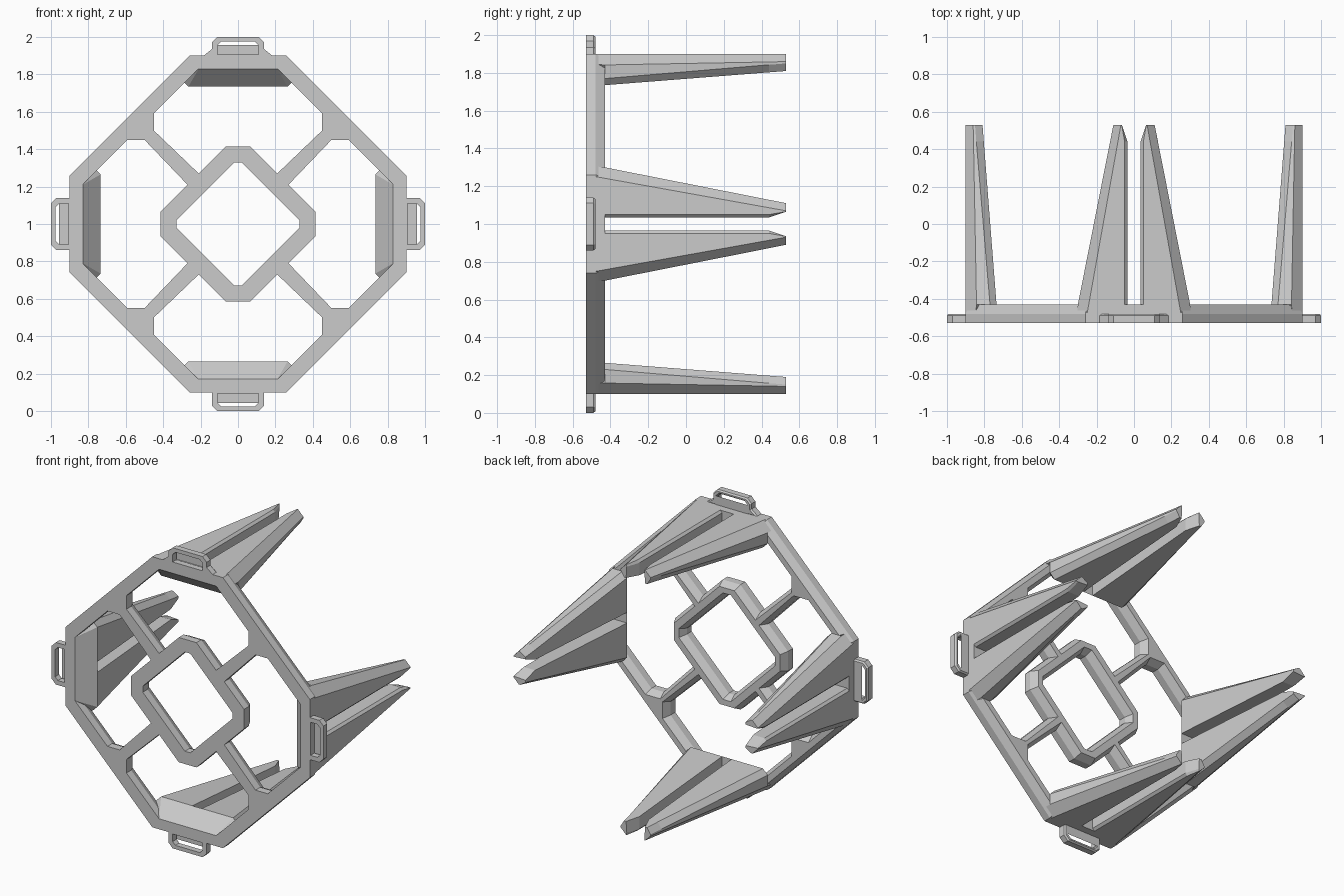
import bpy, bmesh, math
from mathutils import Vector, Matrix

cube = bpy.data.objects.get("Cube")
if cube:
    bpy.data.objects.remove(cube)

FRONT, MID, BACK, TIP = -0.53, -0.48, -0.43, 0.53

grey = bpy.data.materials.new("matte grey")
grey.use_nodes = True
grey.diffuse_color = (0.6, 0.6, 0.6, 1)
grey.node_tree.nodes["Principled BSDF"].inputs["Base Color"].default_value = (0.6, 0.6, 0.6, 1)


def finish(bm, name, turn=0):
    """Turn about the central axis, lift to the ground and make the object."""
    bmesh.ops.recalc_face_normals(bm, faces=bm.faces)
    bm.transform(Matrix.Translation((0, 0, 1)) @ Matrix.Rotation(turn, 4, 'Y'))
    mesh = bpy.data.meshes.new(name)
    bm.to_mesh(mesh)
    bm.free()
    mesh.materials.append(grey)
    obj = bpy.data.objects.new(name, mesh)
    bpy.context.collection.objects.link(obj)
    return obj


def area(loop):
    return sum(a[0] * b[1] - b[0] * a[1] for a, b in zip(loop, loop[1:] + loop[:1])) / 2


def inset(loop, d):
    """Move every edge of a loop to its left by d."""
    out = []
    for i, p in enumerate(loop):
        p = Vector(p)
        e1 = (p - Vector(loop[i - 1])).normalized()
        e2 = (Vector(loop[(i + 1) % len(loop)]) - p).normalized()
        n1, n2 = Vector((-e1.y, e1.x)), Vector((-e2.y, e2.x))
        out.append(p + (n1 + n2) * (d / (1 + n1.dot(n2))))
    return out


def plate(name, outline, holes, levels, chamfer, turn=0):
    """Flat plate with holes; the rims are chamfered at the back."""
    bm = bmesh.new()
    caps = ([], [])
    for k, loop in enumerate([outline] + holes):
        if (area(loop) > 0) != (k == 0):
            loop = loop[::-1]
        rings = []
        for y, l in zip(levels, (loop, loop, inset(loop, chamfer))):
            rings.append([bm.verts.new((p[0], y, p[1])) for p in l])
        n = len(loop)
        for a, b in zip(rings, rings[1:]):
            for i in range(n):
                j = (i + 1) % n
                bm.faces.new((a[i], a[j], b[j], b[i]))
        for cap, ring in zip(caps, (rings[0], rings[-1])):
            cap += [bm.edges.get((ring[i], ring[(i + 1) % n])) for i in range(n)]
    for cap, side in zip(caps, (-1, 1)):
        bmesh.ops.triangle_fill(bm, edges=cap, use_beauty=True, normal=(0, side, 0))
    return finish(bm, name, turn)


def loft(name, sections, turn):
    """Skin a list of (y, points) sections and close both ends."""
    bm = bmesh.new()
    rings = [[bm.verts.new((x, y, z)) for x, z in pts] for y, pts in sections]
    n = len(rings[0])
    for a, b in zip(rings, rings[1:]):
        for i in range(n):
            j = (i + 1) % n
            bm.faces.new((a[i], a[j], b[j], b[i]))
    bm.faces.new(rings[0])
    bm.faces.new(rings[-1])
    return finish(bm, name, turn)


def mirror(half):
    """Complete a right-hand chain of points with its left-hand twin."""
    return half + [(-x, z) for x, z in reversed(half)]


def quarter(p, k):
    x, z = p
    for _ in range(k):
        x, z = z, -x
    return (x, z)


def octagon(a, b):
    return [quarter(p, k) for k in range(4) for p in ((-a, b), (a, b))]


# Front frame: octagon rim, four diagonal struts and a central diamond ring
window = mirror([(0.21, 0.83), (0.45, 0.59), (0.45, 0.50), (0.21, 0.27), (0.065, 0.415)])
holes = [[quarter(p, k) for p in window] for k in range(4)]
holes.append(octagon(0.02, 0.33))
plate("front_frame", octagon(0.26, 0.90), holes, (FRONT, MID, BACK), 0.024)

# Half sections of the prong root and of one tapering prong
root_front = mirror([(0.26, 0.90), (0.31, 0.85), (0.225, 0.835), (0.21, 0.83)])
root_back = mirror([(0.242, 0.90), (0.30, 0.842), (0.30, 0.77), (0.265, 0.735)])
prong = [
    (BACK, [(0.242, 0.90), (0.30, 0.842), (0.30, 0.77), (0.265, 0.735),
            (0.035, 0.735), (0.035, 0.885), (0.05, 0.90)]),
    (0.44, [(0.086, 0.90), (0.128, 0.858), (0.128, 0.843), (0.10, 0.803),
            (0.035, 0.803), (0.035, 0.885), (0.05, 0.90)]),
    (TIP, [(0.07, 0.90), (0.11, 0.86), (0.11, 0.85), (0.085, 0.81),
           (0.07, 0.81), (0.065, 0.885), (0.066, 0.90)]),
]

# Strap loop outline and slot
loop_top = [(0.14, 0.97), (0.11, 1.0)]
slot = mirror([(0.11, 0.905), (0.11, 0.955), (0.09, 0.975)])

for k, side in enumerate(("top", "left", "bottom", "right")):
    turn = k * math.pi / 2
    loft(side + "_prong_root", [(FRONT, root_front), (BACK, root_back)], turn)
    for s, label in ((1, "a"), (-1, "b")):
        loft(f"{side}_prong_{label}",
             [(y, [(s * x, z) for x, z in pts]) for y, pts in prong], turn)
    # The top loop has a flared foot
    foot = [(0.19, 0.895), (0.14, 0.935)] if side == "top" else [(0.14, 0.89)]
    plate(side + "_strap_loop", mirror(foot + loop_top), [slot],
          (FRONT, MID - 0.01, MID), 0.008, turn)
